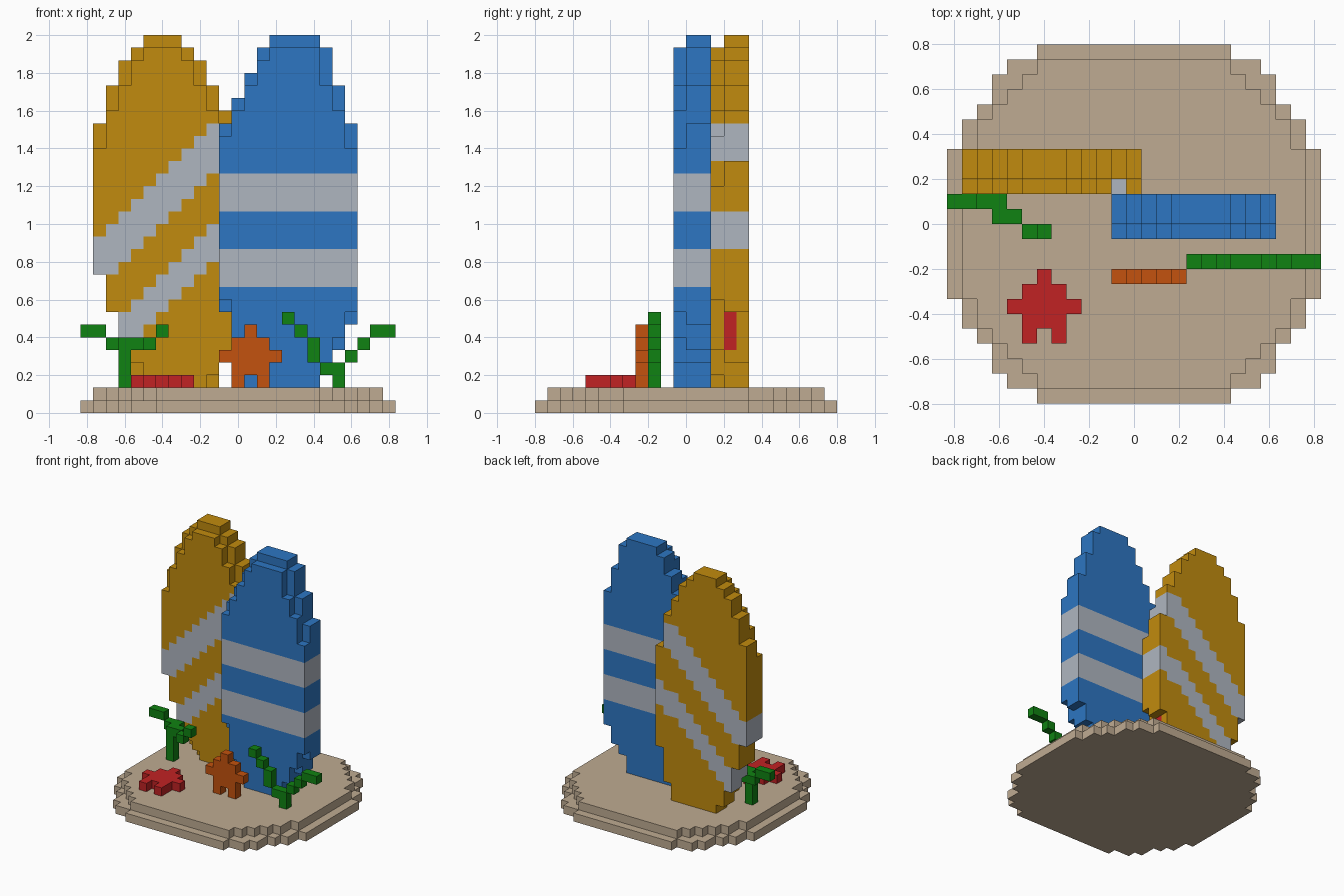
import bpy
import bmesh
import math
from mathutils import Vector

old = bpy.data.objects.get("Cube")
if old:
    bpy.data.objects.remove(old, do_unlink=True)

V = 2 / 30                          # edge of one block
ORIGIN = Vector((-12.5, -12, 0))    # block-grid corner


def material(name, rgb):
    lin = [((c / 255 + 0.055) / 1.055) ** 2.4 for c in rgb] + [1]
    m = bpy.data.materials.new(name)
    m.use_nodes = True
    m.diffuse_color = lin
    m.node_tree.nodes["Principled BSDF"].inputs["Base Color"].default_value = lin
    return m


SAND = material("sand", (191, 171, 146))
BLUE = material("blue", (45, 118, 194))
GOLD = material("gold", (193, 139, 14))
GREY = material("pale grey", (175, 182, 192))
GREEN = material("green", (16, 130, 18))
RED = material("red", (193, 34, 36))
RUST = material("rust orange", (195, 82, 14))

# Corner offsets of each cube side, counter-clockwise from outside
SIDES = {
    (1, 0, 0): ((1, 0, 0), (1, 1, 0), (1, 1, 1), (1, 0, 1)),
    (-1, 0, 0): ((0, 0, 0), (0, 0, 1), (0, 1, 1), (0, 1, 0)),
    (0, 1, 0): ((0, 1, 0), (0, 1, 1), (1, 1, 1), (1, 1, 0)),
    (0, -1, 0): ((0, 0, 0), (1, 0, 0), (1, 0, 1), (0, 0, 1)),
    (0, 0, 1): ((0, 0, 1), (1, 0, 1), (1, 1, 1), (0, 1, 1)),
    (0, 0, -1): ((0, 0, 0), (0, 1, 0), (1, 1, 0), (1, 0, 0)),
}


def build(name, cells, mats, rule=lambda c: 0):
    """Skin a set of grid blocks, colour by rule, merge flat areas."""
    cells = set(cells)
    bm = bmesh.new()
    verts = {}

    def vert(p):
        if p not in verts:
            verts[p] = bm.verts.new((Vector(p) + ORIGIN) * V)
        return verts[p]

    for c in sorted(cells):
        for d, corners in SIDES.items():
            if tuple(a + b for a, b in zip(c, d)) not in cells:
                f = bm.faces.new([vert(tuple(a + b for a, b in zip(c, o))) for o in corners])
                f.material_index = rule(c)
    bmesh.ops.dissolve_limit(bm, angle_limit=math.radians(1), verts=bm.verts[:],
                             edges=bm.edges[:], delimit={'MATERIAL'})
    mesh = bpy.data.meshes.new(name)
    bm.to_mesh(mesh)
    bm.free()
    for m in mats:
        mesh.materials.append(m)
    obj = bpy.data.objects.new(name, mesh)
    bpy.context.collection.objects.link(obj)
    return obj


def columns(first, spans, rows):
    """Upright slab: one (bottom, top) span for each column."""
    return [(first + n, j, k) for n, (lo, hi) in enumerate(spans)
            for j in rows for k in range(lo, hi)]


# Sandy island: two stacked round slabs, half-widths by distance from the middle
lower = [12.5] * 5 + [11.5, 11.5, 10.5, 9.5, 9.5, 8.5, 6.5]
upper = [11.5] * 5 + [10.5, 10.5, 9.5, 8.5, 7.5, 6.5]
island = [(i, j, k) for k, widths in enumerate((lower, upper))
          for r, w in enumerate(widths) for j in (11 - r, 12 + r)
          for i in range(int(12.5 - w), int(12.5 + w))]
build("sand_island", island, [SAND])

# Blue board: two full layers and a smaller front layer, level stripes
blue_back = [(8, 23), (4, 25), (2, 27), (2, 29), (2, 30), (2, 30),
             (2, 30), (2, 30), (4, 29), (5, 26), (7, 23)]
blue_front = [(9, 22), (5, 24), (3, 26), (2, 28), (2, 29), (2, 29),
              (2, 29), (2, 29), (4, 26), (6, 24), (8, 21)]
build("blue_surfboard",
      columns(11, blue_back, (12, 13)) + columns(11, blue_front, (11,)),
      [BLUE, GREY], lambda c: int(10 <= c[2] < 13 or 16 <= c[2] < 19))

# Gold board: same layering, slanted stripes, small red fin mark on its side
gold_back = [(11, 23), (8, 26), (5, 28), (3, 29), (2, 30), (2, 30), (2, 30),
             (2, 29), (2, 28), (2, 26), (4, 24), (8, 20)]
gold_front = [(11, 21), (8, 24), (6, 26), (4, 28), (3, 29), (2, 29), (2, 29),
              (2, 28), (2, 26), (3, 24), (5, 22), (9, 18)]


def gold_rule(c):
    i, j, k = c
    if i == 11 and j == 15 and 5 <= k < 8:
        return 2
    s = k - 0.9 * i
    return int(9.15 <= s <= 13.05 or 2.05 <= s <= 5.05)


build("gold_surfboard",
      columns(1, gold_back, (15, 16)) + columns(1, gold_front, (14,)),
      [GOLD, GREY, RED], gold_rule)

# Starfish: one pattern, standing or lying
STAR = ["..#..", ".###.", "#####", ".###.", ".#.#."]
star = [(n, 4 - r) for r, row in enumerate(STAR) for n, ch in enumerate(row) if ch == "#"]
build("standing_starfish", [(11 + a, 8, 2 + b) for a, b in star], [RUST])
build("lying_starfish", [(4 + a, 4 + b, 2) for a, b in star], [RED])

# Seaweed sprigs
build("left_sprig",
      [(0, 13, 6), (1, 13, 6), (2, 13, 5), (3, 13, 5), (4, 12, 5), (5, 11, 5), (6, 11, 6)]
      + [(3, 12, k) for k in range(2, 6)], [GREEN])
build("right_sprig",
      [(i, 9, k) for i, k in ((16, 7), (17, 6), (18, 5), (18, 4), (19, 3), (20, 3),
                              (20, 2), (21, 4), (22, 5), (23, 6), (24, 6))], [GREEN])
